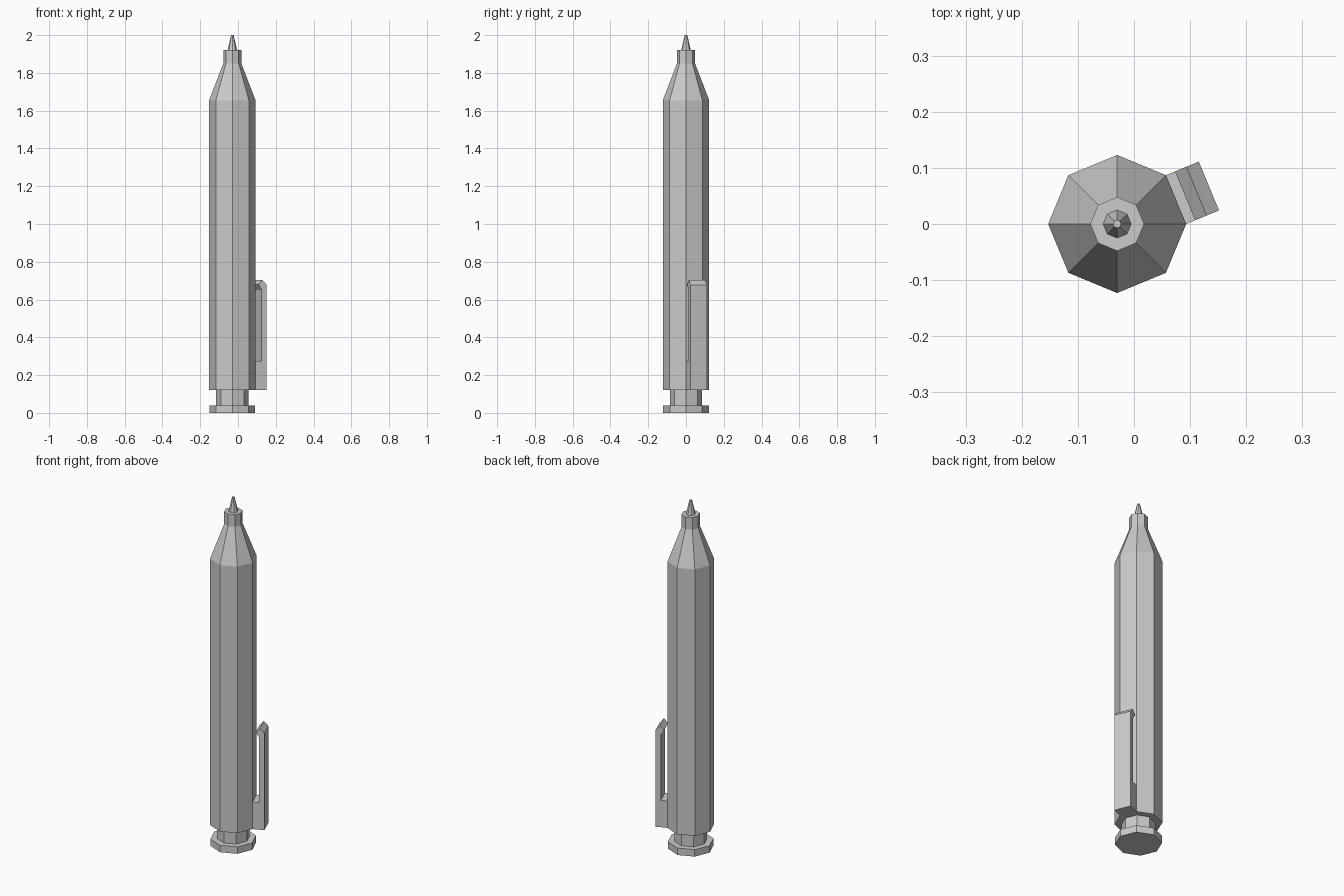
import bpy, bmesh, math
from mathutils import Vector

if "Cube" in bpy.data.objects:
    bpy.data.objects.remove(bpy.data.objects["Cube"])

CX = -0.03          # pen axis
SIDES = 8
R = 0.123           # barrel radius


def finish(name, bm):
    bmesh.ops.recalc_face_normals(bm, faces=bm.faces)
    mesh = bpy.data.meshes.new(name)
    bm.to_mesh(mesh)
    bm.free()
    obj = bpy.data.objects.new(name, mesh)
    obj.location.x = CX
    bpy.context.collection.objects.link(obj)
    return obj


def lathe(name, profile):
    """Closed octagonal solid from (radius, z) pairs."""
    bm = bmesh.new()
    rings = []
    for r, z in profile:
        angles = [math.tau * i / SIDES for i in range(SIDES)]
        rings.append([bm.verts.new((r * math.cos(a), r * math.sin(a), z)) for a in angles])
    for low, high in zip(rings, rings[1:]):
        for i in range(SIDES):
            j = (i + 1) % SIDES
            bm.faces.new((low[i], low[j], high[j], high[i]))
    bm.faces.new(rings[0])
    bm.faces.new(rings[-1])
    return finish(name, bm)


# push button, barrel with tapered nose, and writing tip
lathe("push_button", [(0.121, 0), (0.121, 0.04), (0.086, 0.04), (0.086, 0.12)])
lathe("barrel", [(R, 0.12), (R, 1.655), (0.048, 1.85), (0.048, 1.92)])
lathe("writing_tip", [(0.025, 1.92), (0.007, 2.0)])

# pocket clip: side profile (radius, z) extruded across one barrel facet
apothem = R * math.cos(math.pi / SIDES)
half = R * math.sin(math.pi / SIDES)
clip = [(apothem, 0.12), (0.177, 0.12), (0.177, 0.678), (0.153, 0.704),
        (0.131, 0.68), (0.149, 0.65), (0.149, 0.275), (apothem, 0.275)]
a = math.pi / SIDES
out = Vector((math.cos(a), math.sin(a), 0))
side = Vector((-math.sin(a), math.cos(a), 0))
bm = bmesh.new()
face = bm.faces.new([bm.verts.new(out * r - side * half + Vector((0, 0, z))) for r, z in clip])
new = bmesh.ops.extrude_face_region(bm, geom=[face])["geom"]
bmesh.ops.translate(bm, vec=side * 2 * half,
                    verts=[g for g in new if isinstance(g, bmesh.types.BMVert)])
finish("pocket_clip", bm)
